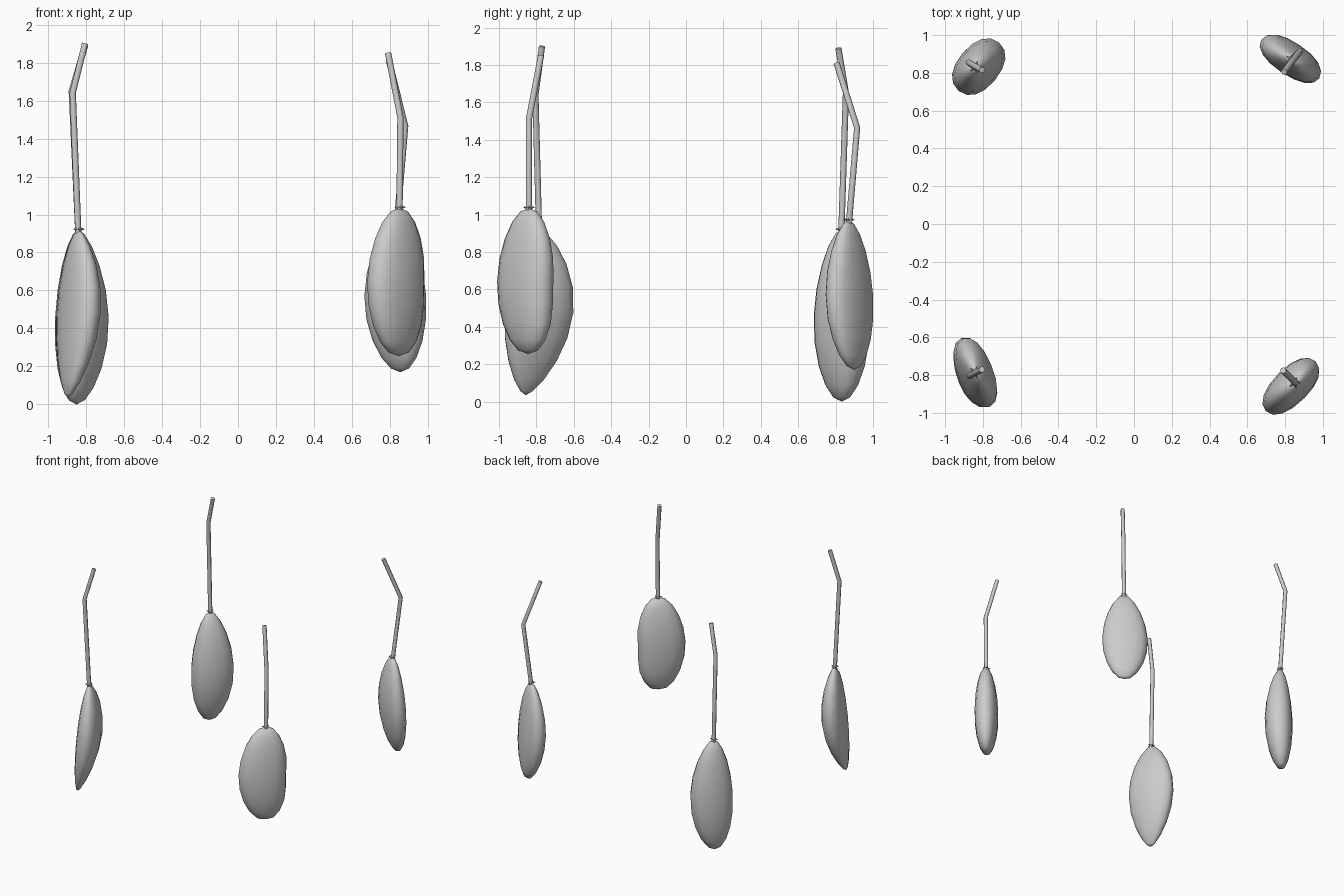
import bpy, bmesh, math
from mathutils import Vector

if "Cube" in bpy.data.objects:
    bpy.data.objects.remove(bpy.data.objects["Cube"])

SIDES, RINGS = 16, 10


def make_object(name, bm):
    bmesh.ops.recalc_face_normals(bm, faces=bm.faces)
    mesh = bpy.data.meshes.new(name)
    bm.to_mesh(mesh)
    bm.free()
    ob = bpy.data.objects.new(name, mesh)
    bpy.context.collection.objects.link(ob)
    bpy.context.view_layer.objects.active = ob
    ob.select_set(True)
    bpy.ops.object.shade_smooth_by_angle(angle=math.radians(50))
    ob.select_set(False)
    return ob


def bridge(bm, rings):
    for a, b in zip(rings, rings[1:]):
        n = len(a)
        for i in range(n):
            bm.faces.new((a[i], a[(i + 1) % n], b[(i + 1) % n], b[i]))


def cap(bm, loop, pole):
    for i in range(len(loop)):
        bm.faces.new((pole, loop[i], loop[(i + 1) % len(loop)]))


def make_pod(name, top, bottom, wide, half, power, bow, lean, dent):
    """Flattened bean: swollen profile, bowed and leaning along its height."""
    u = Vector((wide[0], wide[1], 0)).normalized()
    v = Vector((-u.y, u.x, 0))
    bm = bmesh.new()

    def point(t, a, b):
        su, sv = (k * math.sin(math.pi * t) + s * t * t for k, s in zip(bow, lean))
        xy = Vector((top[0], top[1], 0)) + u * (a + su) + v * (b + sv)
        return bm.verts.new(xy + Vector((0, 0, top[2] + (bottom - top[2]) * t)))

    loops = []
    for r in range(1, RINGS):
        # rings crowd together toward both tips
        t = (1 - math.cos(math.pi * r / RINGS)) / 2
        w = math.sin(math.pi * t ** power[0]) ** power[1]
        waist = dent * math.exp(-((t - 0.55) / 0.18) ** 2)
        loop = []
        for i in range(SIDES):
            k = math.tau * i / SIDES
            c, s = (math.copysign(abs(x) ** 0.9, x) for x in (math.cos(k), math.sin(k)))
            loop.append(point(t, half[0] * w * c - waist * max(c, 0), half[1] * w * s))
        loops.append(loop)
    bridge(bm, loops)
    cap(bm, loops[0], point(0, 0, 0))
    cap(bm, loops[-1], point(1, 0, 0))
    return make_object(name, bm)


def make_stem(name, points, sides=8):
    pts = [Vector(p) for p in points]
    bm = bmesh.new()
    loops = []
    for i, p in enumerate(pts):
        d = (pts[min(i + 1, len(pts) - 1)] - pts[max(i - 1, 0)]).normalized()
        a = d.cross(Vector((0, 1, 0))).normalized()
        b = d.cross(a)
        loops.append([bm.verts.new(p + 0.0165 * (a * math.cos(k) + b * math.sin(k)))
                      for k in (math.tau * j / sides for j in range(sides))])
    bridge(bm, loops)
    bm.faces.new(loops[0])
    bm.faces.new(loops[-1])
    return make_object(name, bm)


def make_calyx(name, top):
    # small five-pointed collar where the stem joins the pod
    bm = bmesh.new()
    c = Vector(top)
    rim = []
    for i in range(10):
        r = 0.016 if i % 2 else 0.034
        k = math.tau * i / 10
        rim.append(bm.verts.new(c + Vector((r * math.cos(k), r * math.sin(k), 0.003))))
    cap(bm, rim, bm.verts.new(c + Vector((0, 0, 0.02))))
    cap(bm, rim, bm.verts.new(c - Vector((0, 0, 0.01))))
    return make_object(name, bm)


# one hanging pod per corner, each with its own size, lean and stem
pods = {
    "front_right": dict(
        pod=dict(top=(0.85, -0.84, 1.035), bottom=0.255, wide=(1, 1), half=(0.195, 0.095),
                 power=(1.08, 0.43), bow=(-0.018, 0), lean=(-0.005, 0), dent=0.02),
        bend=(0.855, -0.84, 1.51), end=(0.79, -0.775, 1.85)),
    "back_right": dict(
        pod=dict(top=(0.835, 0.87, 0.97), bottom=0.17, wide=(-0.82, 0.55), half=(0.185, 0.085),
                 power=(1.1, 0.5), bow=(0.008, 0.01), lean=(0, -0.035), dent=0),
        bend=(0.88, 0.915, 1.465), end=(0.795, 0.805, 1.81)),
    "front_left": dict(
        pod=dict(top=(-0.84, -0.785, 0.92), bottom=0.035, wide=(-0.38, 0.92), half=(0.197, 0.09),
                 power=(0.95, 0.65), bow=(0.01, -0.02), lean=(-0.045, 0.08), dent=0),
        bend=(-0.87, -0.805, 1.64), end=(-0.805, -0.77, 1.90)),
    "back_left": dict(
        pod=dict(top=(-0.84, 0.83, 0.92), bottom=0.0, wide=(0.64, 0.77), half=(0.168, 0.112),
                 power=(1.15, 0.5), bow=(0.015, -0.015), lean=(-0.005, 0.01), dent=0),
        bend=(-0.875, 0.855, 1.65), end=(-0.805, 0.815, 1.89)),
}

for name, p in pods.items():
    x, y, z = p["pod"]["top"]
    make_pod(name + "_pod", **p["pod"])
    make_stem(name + "_stem", [(x, y, z - 0.03), p["bend"], p["end"]])
    make_calyx(name + "_calyx", (x, y, z))
